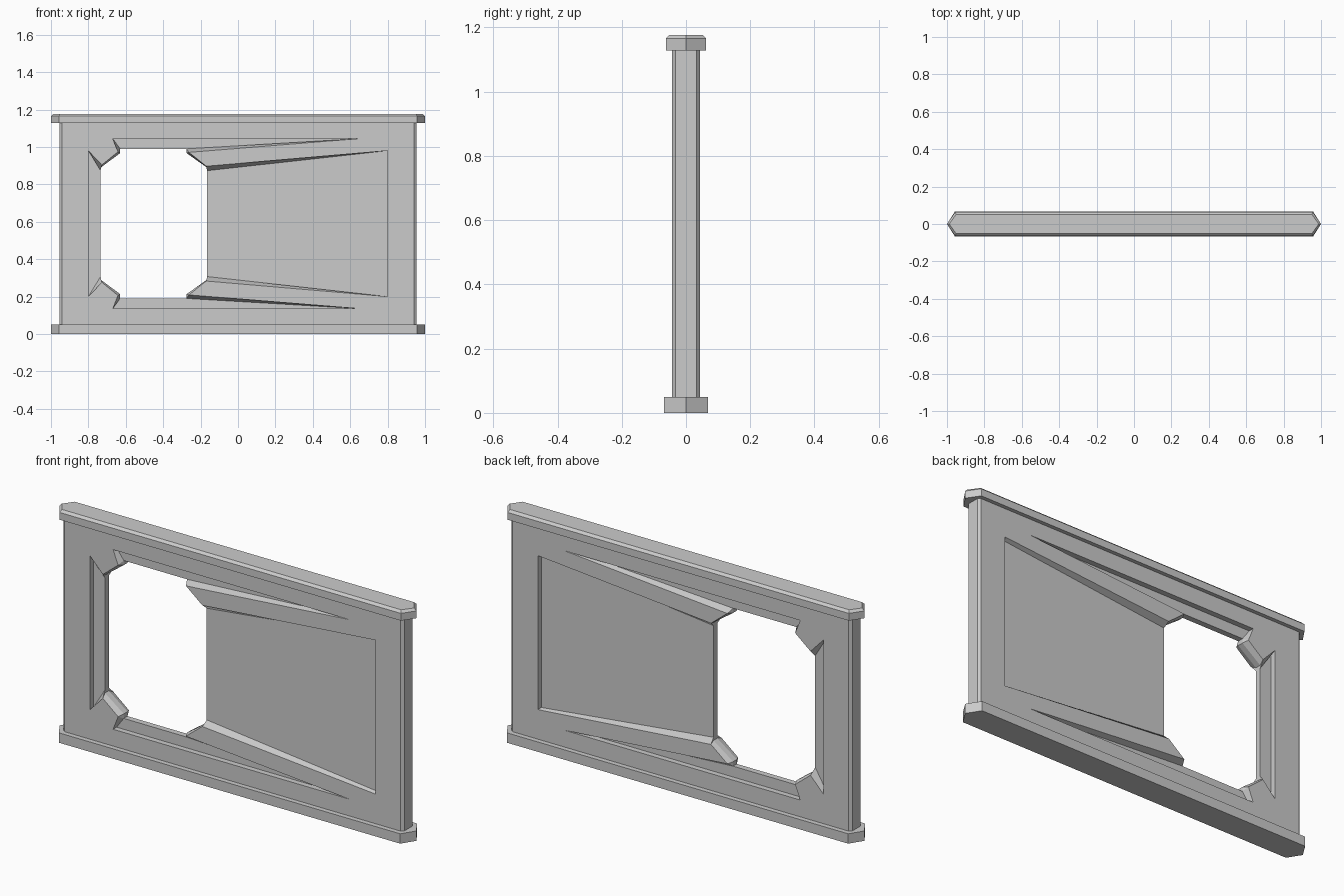
import bpy, bmesh

cube = bpy.data.objects.get("Cube")
if cube:
    bpy.data.objects.remove(cube, do_unlink=True)

# Single grey material
grey = bpy.data.materials.new("light_grey")
grey.use_nodes = True
colour = (0.6, 0.6, 0.6, 1)
grey.diffuse_color = colour
grey.node_tree.nodes["Principled BSDF"].inputs["Base Color"].default_value = colour


def finish(name, bm):
    bmesh.ops.recalc_face_normals(bm, faces=bm.faces)
    mesh = bpy.data.meshes.new(name)
    bm.to_mesh(mesh)
    bm.free()
    mesh.materials.append(grey)
    obj = bpy.data.objects.new(name, mesh)
    bpy.context.collection.objects.link(obj)
    return obj


# Rails: pointed hexagonal bars lofted through a few levels
def rail(name, half, levels):
    bm = bmesh.new()
    rings = []
    for z, inset in levels:
        w, s = half - inset, 0.957 - inset * 0.5
        tip = 1 - inset
        outline = [(-tip, 0), (-s, -w), (s, -w), (tip, 0), (s, w), (-s, w)]
        rings.append([bm.verts.new((x, y, z)) for x, y in outline])
    for a, b in zip(rings, rings[1:]):
        for i in range(6):
            j = (i + 1) % 6
            bm.faces.new((a[i], a[j], b[j], b[i]))
    bm.faces.new(rings[0])
    bm.faces.new(rings[-1])
    return finish(name, bm)


rail("bottom_rail", 0.068, [(0, 0), (0.05, 0)])
rail("top_rail", 0.063, [(1.128, 0), (1.165, 0), (1.177, 0.012)])

# Wall: framed opening with four recessed panels that leave tapered corner blocks
MID, FACE, FLOOR = 0.59, 0.043, 0.015
BOTTOM, TOP = 0.04, 1.14
# Upper corner blocks: surface points, then recess-floor points, top panel to side panel
right_block = (
    [(0.655, 1.045), (-0.262, 0.971), (-0.17, 0.897), (0.8, 0.98)],
    [(0.655, 1.045), (-0.275, 0.99), (-0.275, 0.967), (-0.165, 0.889), (-0.165, 0.873), (0.8, 0.98)])
left_block = (
    [(-0.67, 1.045), (-0.642, 0.974), (-0.728, 0.904), (-0.8, 0.98)],
    [(-0.67, 1.045), (-0.63, 0.99), (-0.63, 0.967), (-0.735, 0.889), (-0.735, 0.873), (-0.8, 0.98)])


def lower(pts):
    return [(x, 2 * MID - z) for x, z in pts]


# Blocks in clockwise order; alternate ones run from side panel to top panel
blocks = [(right_block, False, False), (right_block, True, True),
          (left_block, True, False), (left_block, False, True)]

bm = bmesh.new()
hole_rings, outer_rings, end_rings = [], [], []
for side in (-1, 1):
    def ring(pts, y):
        return [bm.verts.new((x, side * y, z)) for x, z in pts]

    surface, floor = [], []
    for (top_pts, floor_pts), flip, backwards in blocks:
        if flip:
            top_pts, floor_pts = lower(top_pts), lower(floor_pts)
        if backwards:
            top_pts, floor_pts = top_pts[::-1], floor_pts[::-1]
        s, f = ring(top_pts, FACE), ring(floor_pts, FLOOR)
        surface.append(s)
        floor.append(f)
        # slanted sides of the block
        for face in ((s[0], s[1], f[1], f[0]), (s[1], f[2], f[1]),
                     (s[1], s[2], f[3], f[2]), (s[2], f[4], f[3]),
                     (s[2], s[3], f[5], f[4])):
            bm.faces.new(face)
    # recessed panels and their outer steps
    for i in range(4):
        j = (i + 1) % 4
        bm.faces.new((floor[i][5], floor[j][0], floor[j][1], floor[i][4]))
        bm.faces.new((surface[i][3], surface[j][0], floor[j][0], floor[i][5]))
    hole_rings.append([v for f in floor for v in f[1:5]])

    # flat frame around the recesses
    outer = ring([(-0.942, BOTTOM), (0.942, BOTTOM), (0.942, TOP), (-0.942, TOP)], FACE)
    outer_rings.append(outer)
    end_rings.append(ring([(-0.955, BOTTOM), (0.955, BOTTOM), (0.955, TOP), (-0.955, TOP)], 0.032))
    inner = [v for s in surface for v in s]
    edges = []
    for loop in (outer, inner):
        for a, b in zip(loop, loop[1:] + loop[:1]):
            edges.append(bm.edges.get((a, b)) or bm.edges.new((a, b)))
    bmesh.ops.triangle_fill(bm, edges=edges, use_beauty=True, normal=(0, side, 0))

# Lining of the opening
front, back = hole_rings
for i in range(len(front)):
    j = (i + 1) % len(front)
    bm.faces.new((front[i], front[j], back[j], back[i]))

# Chamfered wall ends and caps
(of, ob), (ef, eb) = outer_rings, end_rings
for lo, hi in ((0, 3), (1, 2)):
    bm.faces.new((of[lo], of[hi], ef[hi], ef[lo]))
    bm.faces.new((ef[lo], ef[hi], eb[hi], eb[lo]))
    bm.faces.new((eb[lo], eb[hi], ob[hi], ob[lo]))
for a, b in ((0, 1), (3, 2)):
    bm.faces.new((of[a], of[b], ef[b], eb[b], ob[b], ob[a], eb[a], ef[a]))
finish("window_wall", bm)
